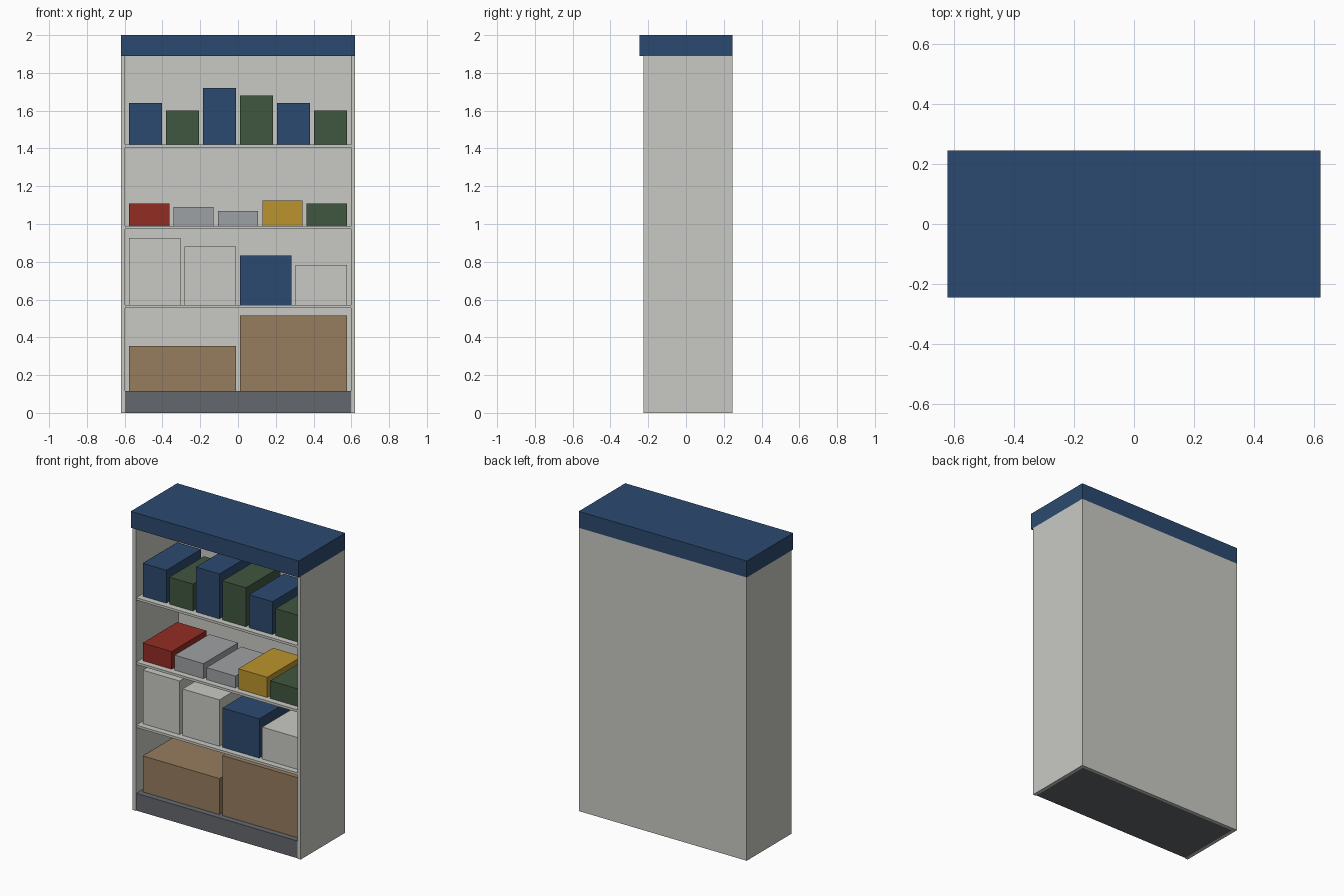
import bpy
import bmesh

if "Cube" in bpy.data.objects:
    bpy.data.objects.remove(bpy.data.objects["Cube"])


def material(name, rgb):
    """Flat material from an 8-bit sRGB colour."""
    linear = [((c / 255 + 0.055) / 1.055) ** 2.4 for c in rgb] + [1]
    mat = bpy.data.materials.new(name)
    mat.use_nodes = True
    mat.diffuse_color = linear
    bsdf = mat.node_tree.nodes["Principled BSDF"]
    bsdf.inputs["Base Color"].default_value = linear
    bsdf.inputs["Roughness"].default_value = 0.8
    return mat


white = material("warm white", (201, 201, 196))
blue = material("navy blue", (43, 74, 112))
green = material("dark green", (64, 86, 64))
red = material("brick red", (146, 44, 36))
grey = material("light grey", (158, 161, 163))
amber = material("amber", (188, 148, 45))
brown = material("cardboard brown", (150, 124, 94))
slate = material("slate grey", (100, 104, 109))


def box(name, mat, x, y, z):
    """Axis-aligned box from (min, max) ranges."""
    bm = bmesh.new()
    bmesh.ops.create_cube(bm, size=1)
    for v in bm.verts:
        v.co = [r[0] if c < 0 else r[1] for c, r in zip(v.co, (x, y, z))]
    mesh = bpy.data.meshes.new(name)
    bm.to_mesh(mesh)
    bm.free()
    mesh.materials.append(mat)
    obj = bpy.data.objects.new(name, mesh)
    bpy.context.collection.objects.link(obj)
    return obj


OUTER, INNER = 0.62, 0.597
FRONT, BACK = -0.225, 0.245
BACK_INNER = 0.223
CANOPY_Z = 1.89
PLINTH_Z = 0.115

# Cabinet shell
box("left_side", white, (INNER, OUTER), (FRONT, BACK), (0, CANOPY_Z))
box("right_side", white, (-OUTER, -INNER), (FRONT, BACK), (0, CANOPY_Z))
box("back_panel", white, (-INNER, INNER), (BACK_INNER, BACK), (0, CANOPY_Z))
box("plinth", slate, (-INNER, INNER), (FRONT + 0.005, BACK_INNER), (0, PLINTH_Z))
box("canopy", blue, (-OUTER, OUTER), (-BACK, BACK), (CANOPY_Z, 2))

# Each row: floor height, then (colour, height) for its goods from -x to +x
rows = {
    "carton": (PLINTH_Z, [(brown, 0.24), (brown, 0.40)]),
    "tub": (0.57, [(white, 0.357), (white, 0.31), (blue, 0.262), (white, 0.213)]),
    "packet": (0.99, [(red, 0.118), (grey, 0.1), (grey, 0.08),
                      (amber, 0.135), (green, 0.118)]),
    "binder": (1.42, [(blue, 0.22), (green, 0.18), (blue, 0.30),
                      (green, 0.26), (blue, 0.22), (green, 0.18)]),
}
HALF_SPAN, GAP = 0.577, 0.022

for kind, (floor, goods) in rows.items():
    # Shelf board under the row
    if floor > PLINTH_Z:
        box(kind + "_shelf", white, (-INNER, INNER),
            (FRONT + 0.005, BACK_INNER), (floor - 0.016, floor))
    # Evenly spaced goods
    width = (2 * HALF_SPAN + GAP) / len(goods) - GAP
    for i, (mat, height) in enumerate(goods):
        x = -HALF_SPAN + i * (width + GAP)
        box(f"{kind}_{i + 1}", mat, (x, x + width), (-0.18, 0.185),
            (floor, floor + height))
